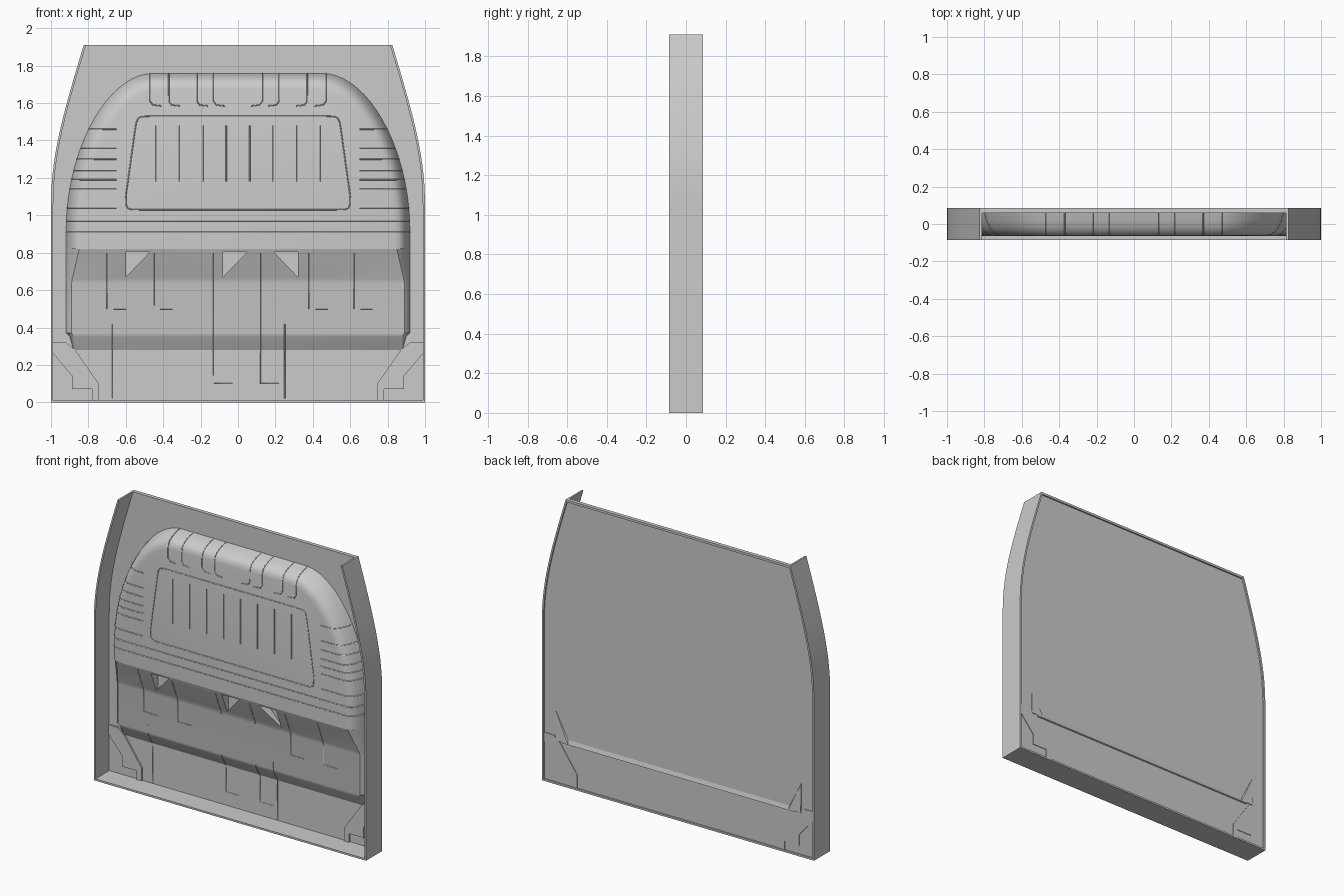
import bpy, bmesh
from mathutils import Vector
from mathutils.geometry import interpolate_bezier

if "Cube" in bpy.data.objects:
    bpy.data.objects.remove(bpy.data.objects["Cube"])


def bez(a, b, c, d, n):
    return [(p.x, p.y) for p in interpolate_bezier(*[Vector((*q, 0)) for q in (a, b, c, d)], n)]


def loft(name, rings, smooth=True):
    """Closed solid through equal-length rings of points."""
    bm = bmesh.new()
    rows = [[bm.verts.new(p) for p in r] for r in rings]
    n = len(rows[0])
    for a, b in zip(rows, rows[1:]):
        for i in range(n):
            j = (i + 1) % n
            bm.faces.new((a[i], a[j], b[j], b[i]))
    bm.faces.new(rows[0])
    bm.faces.new(rows[-1])
    bmesh.ops.recalc_face_normals(bm, faces=bm.faces)
    me = bpy.data.meshes.new(name)
    bm.to_mesh(me)
    bm.free()
    ob = bpy.data.objects.new(name, me)
    bpy.context.collection.objects.link(ob)
    if smooth:
        bpy.ops.object.select_all(action='DESELECT')
        ob.select_set(True)
        bpy.context.view_layer.objects.active = ob
        bpy.ops.object.shade_smooth_by_angle(angle=0.6)
    return ob


def prism(name, pts, y0, y1):
    return loft(name, [[(x, y, z) for x, z in pts] for y in (y0, y1)], False)


def lines(name, paths, r=0.003):
    cu = bpy.data.curves.new(name, 'CURVE')
    cu.dimensions = '3D'
    cu.bevel_depth = r
    cu.bevel_resolution = 0
    for path in paths:
        sp = cu.splines.new('POLY')
        sp.points.add(len(path) - 1)
        for q, p in zip(sp.points, path):
            q.co = (*p, 1)
    ob = bpy.data.objects.new(name, cu)
    bpy.context.collection.objects.link(ob)


# Outer frame: thin U-shaped wall along both sides and the bottom
TOP, D, T = 1.91, 0.085, 0.012
side = [(1, 0), (1, 0.5)] + bez((1, 1.05), (1, 1.3), (0.95, 1.5), (0.825, TOP), 14)
path = [(-x, z) for x, z in reversed(side)] + side


def inner(p):
    x, z = p
    return (x - T if x > 0 else x + T, max(z, T))


loft("frame_wall", [[(p[0], -D, p[1]), (p[0], D, p[1]),
                     (inner(p)[0], D, inner(p)[1]), (inner(p)[0], -D, inner(p)[1])]
                    for p in path])

# Back plate and its top rim
prism("back_plate", [inner(p) for p in path], 0.06, 0.075)
prism("top_rim", [(-0.825, TOP - 0.015), (0.825, TOP - 0.015), (0.82, TOP), (-0.82, TOP)], 0.06, D)

# Padded upper trim: arched outline lofted forward with a rounded edge
Z0 = 0.82
half = [(0.92, Z0)] + bez((0.92, 0.92), (0.92, 1.35), (0.70, 1.76), (0.45, 1.76), 20)
arch = half + [(-x, z) for x, z in reversed(half)]
steps = [(0, 0.065), (0.01, 0.02), (0.025, -0.02), (0.042, -0.045), (0.06, -0.057), (0.085, -0.062)]


def shrink(p, d):
    return p[0] * (1 - d / 0.92), Z0 + (p[1] - Z0) * (1 - d / 0.94)


loft("upper_trim", [[(shrink(p, d)[0], y, shrink(p, d)[1]) for p in arch] for d, y in steps])

# Lower trim: sloped step, flat band and sloped bottom edge
profile = [(Z0, -0.062), (0.80, -0.055), (0.655, 0.005), (0.635, 0.01),
           (0.37, 0.01), (0.35, 0.016), (0.28, 0.058)]
rings = []
for z, y in profile:
    k = (0.065 - y) / 0.127
    w = 0.92 if z > 0.36 else 0.90 if z > 0.3 else 0.88
    rings.append([(-w, 0.065, z), (-w + 0.02 * k, 0.06 - 0.07 * k, z), (-w + 0.07 * k, y, z),
                  (w - 0.07 * k, y, z), (w - 0.02 * k, 0.06 - 0.07 * k, z), (w, 0.065, z)])
lower = loft("lower_trim", rings)

# Triangular pockets cut in the sloped step
for i, (a, b) in enumerate([(-0.6, -0.47), (-0.08, 0.05), (0.32, 0.19)]):
    cut = loft(f"pocket_cutter_{i}", [[(a, -0.12, 0.67), (a, -0.12, 0.805), (b, -0.12, 0.805)],
                                      [(a, 0.015, 0.67), (a, 0.015, 0.805), (b, 0.015, 0.805)]], False)
    cut.hide_render = True
    cut.hide_viewport = True
    cut.display_type = 'WIRE'
    m = lower.modifiers.new("pocket", 'BOOLEAN')
    m.operation = 'DIFFERENCE'
    m.object = cut
    m.solver = 'EXACT'

# Stepped brackets in the bottom corners, and the lip showing at the back
bracket = [(0.988, 0.26), (0.887, 0.14), (0.887, 0.07), (0.78, 0.07), (0.78, 0.012),
           (0.745, 0.012), (0.745, 0.10), (0.87, 0.28), (0.92, 0.32), (0.988, 0.32)]
for s, n in ((1, "right"), (-1, "left")):
    prism(f"corner_bracket_{n}", [(s * x, z) for x, z in bracket], 0.05, 0.079)
    loft(f"rear_gusset_{n}", [[(s * 0.9, 0.07, 0.29), (s * 0.9, 0.07, 0.49), (s * 0.8, 0.07, 0.30)],
                              [(s * 0.9, 0.083, 0.29), (s * 0.9, 0.077, 0.48), (s * 0.81, 0.083, 0.29)]], False)
loft("rear_lip", [[(x, 0.07, 0.33), (x, 0.083, 0.285), (x, 0.07, 0.28)] for x in (-0.85, 0.85)], False)

# Trim seams: central rounded panel with vertical slots
F = -0.062
panel = (bez((-0.60, 1.10), (-0.60, 1.03), (-0.60, 1.03), (-0.53, 1.03), 5)
         + bez((0.53, 1.03), (0.60, 1.03), (0.60, 1.03), (0.60, 1.10), 5)
         + bez((0.55, 1.46), (0.54, 1.53), (0.54, 1.53), (0.47, 1.53), 5)
         + bez((-0.47, 1.53), (-0.54, 1.53), (-0.54, 1.53), (-0.55, 1.46), 5))
seams = [[(x, F, z) for x, z in panel + panel[:1]]]
seams += [[(-0.4375 + 0.125 * i, F, 1.18), (-0.4375 + 0.125 * i, F, 1.48)] for i in range(8)]


# Ribs wrapping round the sides of the padded trim
def half_width(z):
    for (x0, z0), (x1, z1) in zip(half, half[1:]):
        if z0 <= z <= z1:
            return x0 + (x1 - x0) * (z - z0) / (z1 - z0)
    return 0.45


for z in (0.91, 0.97, 1.04, 1.14, 1.19, 1.24, 1.30, 1.36, 1.46, 1.53):
    sides = []
    for s in (-1, 1):
        rib = []
        for d, y in steps:
            zz = Z0 + (z - Z0) / (1 - d / 0.94)
            rib.append((s * half_width(zz) * (1 - d / 0.92), y, z))
        sides.append(rib)
    if z < 1.0:
        seams.append(sides[0] + sides[1][::-1])
    else:
        seams += [r + [(s * 0.65, F, z)] for r, s in zip(sides, (-1, 1)) if abs(r[-1][0]) > 0.66]

# Seams over the top edge
for x in (0.47, 0.37, 0.22, 0.13):
    for s in (-1, 1):
        seams.append([(s * x, y, shrink((x, 1.76), d)[1]) for d, y in steps]
                     + [(s * x, F, 1.61), (s * (x - 0.015), F, 1.59), (s * (x - 0.06), F, 1.585)])


# Vertical seams following the lower trim, each ending in a short hook
def depth(z):
    for (z0, y0), (z1, y1) in zip(profile, profile[1:]):
        if z1 <= z <= z0:
            return y0 + (y1 - y0) * (z - z0) / (z1 - z0)
    return 0.06


for x, a, b, hook in ((-0.70, 0.80, 0.5, 0.1), (-0.45, 0.80, 0.5, 0.1), (-0.67, 0.42, 0.02, 0),
                      (-0.13, 0.80, 0.1, 0.1), (0.12, 0.80, 0.1, 0.1), (0.25, 0.42, 0.02, 0),
                      (0.38, 0.80, 0.5, 0.1), (0.62, 0.80, 0.5, 0.1)):
    zs = [a] + [z for z, _ in profile if b < z < a] + [b]
    seams.append([(x, depth(z), z) for z in zs] + ([(x + hook, depth(b), b)] if hook else []))
lines("trim_seams", seams)
